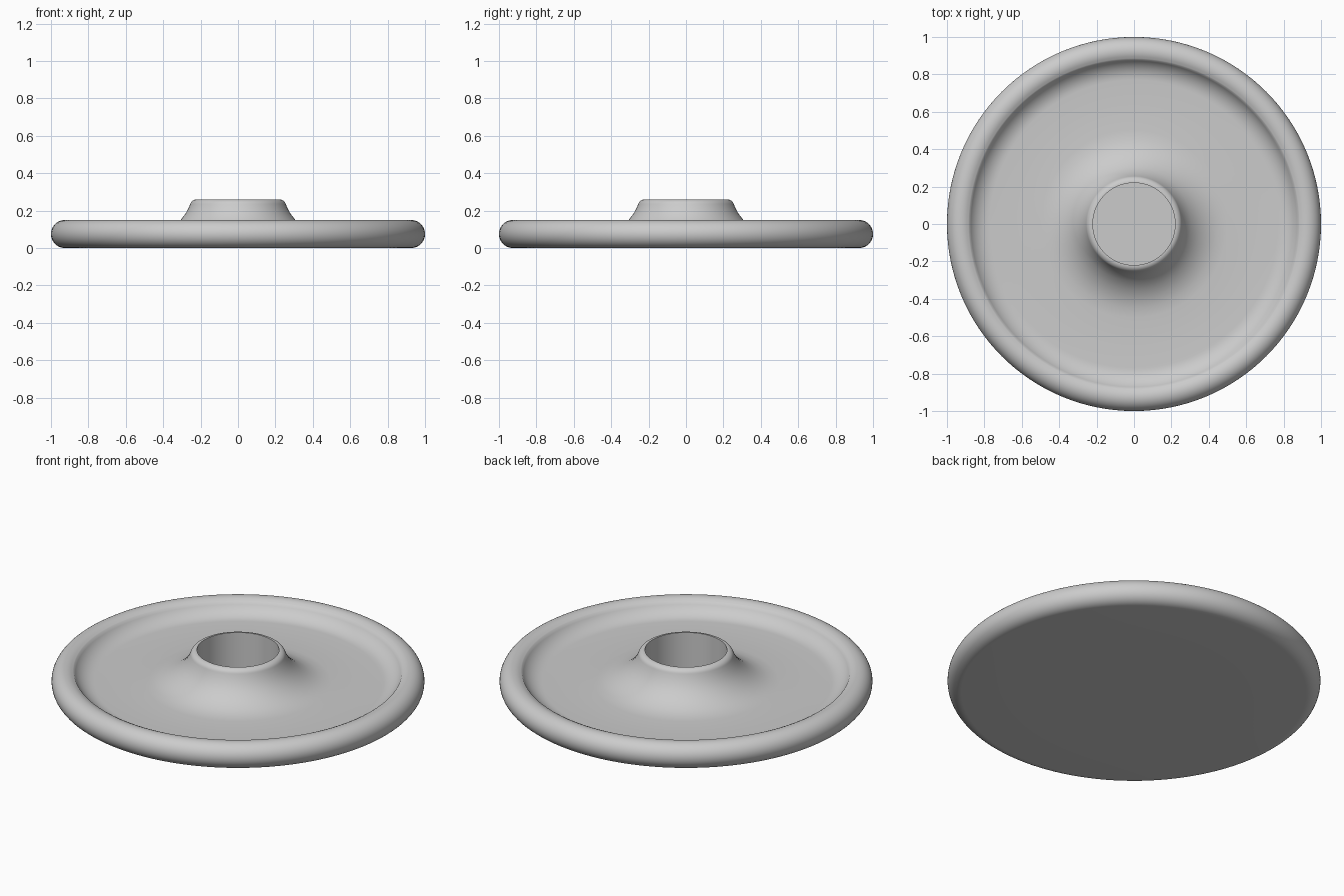
import bpy
import bmesh
import math

SEGMENTS = 128

cube = bpy.data.objects.get("Cube")
if cube:
    bpy.data.objects.remove(cube, do_unlink=True)

# Single grey material
grey = bpy.data.materials.new("light_grey")
grey.use_nodes = True
grey.diffuse_color = (0.6, 0.6, 0.6, 1)
grey.node_tree.nodes["Principled BSDF"].inputs["Base Color"].default_value = (0.6, 0.6, 0.6, 1)


def arc(cx, cz, radius, start, end, steps):
    """Profile points (r, z) along a circular arc, angles in degrees."""
    points = []
    for i in range(steps + 1):
        a = math.radians(start + (end - start) * i / steps)
        points.append((cx + radius * math.cos(a), cz + radius * math.sin(a)))
    return points


def lathe(name, profile, material):
    """Spin a profile that starts and ends on the z axis."""
    bm = bmesh.new()
    verts = [bm.verts.new((r, 0, z)) for r, z in profile]
    edges = [bm.edges.new(pair) for pair in zip(verts, verts[1:])]
    bmesh.ops.spin(bm, geom=verts + edges, cent=(0, 0, 0), axis=(0, 0, 1),
                   angle=math.tau, steps=SEGMENTS, use_duplicate=False)
    bmesh.ops.remove_doubles(bm, verts=bm.verts, dist=0.0001)
    bmesh.ops.recalc_face_normals(bm, faces=bm.faces)
    mesh = bpy.data.meshes.new(name)
    bm.to_mesh(mesh)
    bm.free()
    mesh.materials.append(material)
    obj = bpy.data.objects.new(name, mesh)
    bpy.context.collection.objects.link(obj)
    bpy.ops.object.select_all(action="DESELECT")
    obj.select_set(True)
    bpy.context.view_layer.objects.active = obj
    bpy.ops.object.shade_smooth_by_angle(angle=math.radians(40))
    return obj


# Flat underside, rounded rim, concave dish, flared hub and blind socket
underside = [(0, 0), (0.5, 0)]
rim = arc(0.925, 0.075, 0.075, -90, 122, 24)
fillet = arc(0.77, 0.195, 0.125, -28, -90, 8)
dish_floor = [(0.64, 0.07), (0.5, 0.07)]
flare = [(0.45, 0.075), (0.4, 0.089), (0.35, 0.115), (0.305, 0.152),
         (0.28, 0.185), (0.265, 0.212)]
lip = arc(0.222, 0.225, 0.035, 15, 90, 8)
socket = [(0.22, 0.26), (0.22, 0.05), (0, 0.05)]

lathe("dish_with_hub", underside + rim + fillet + dish_floor + flare + lip + socket, grey)
